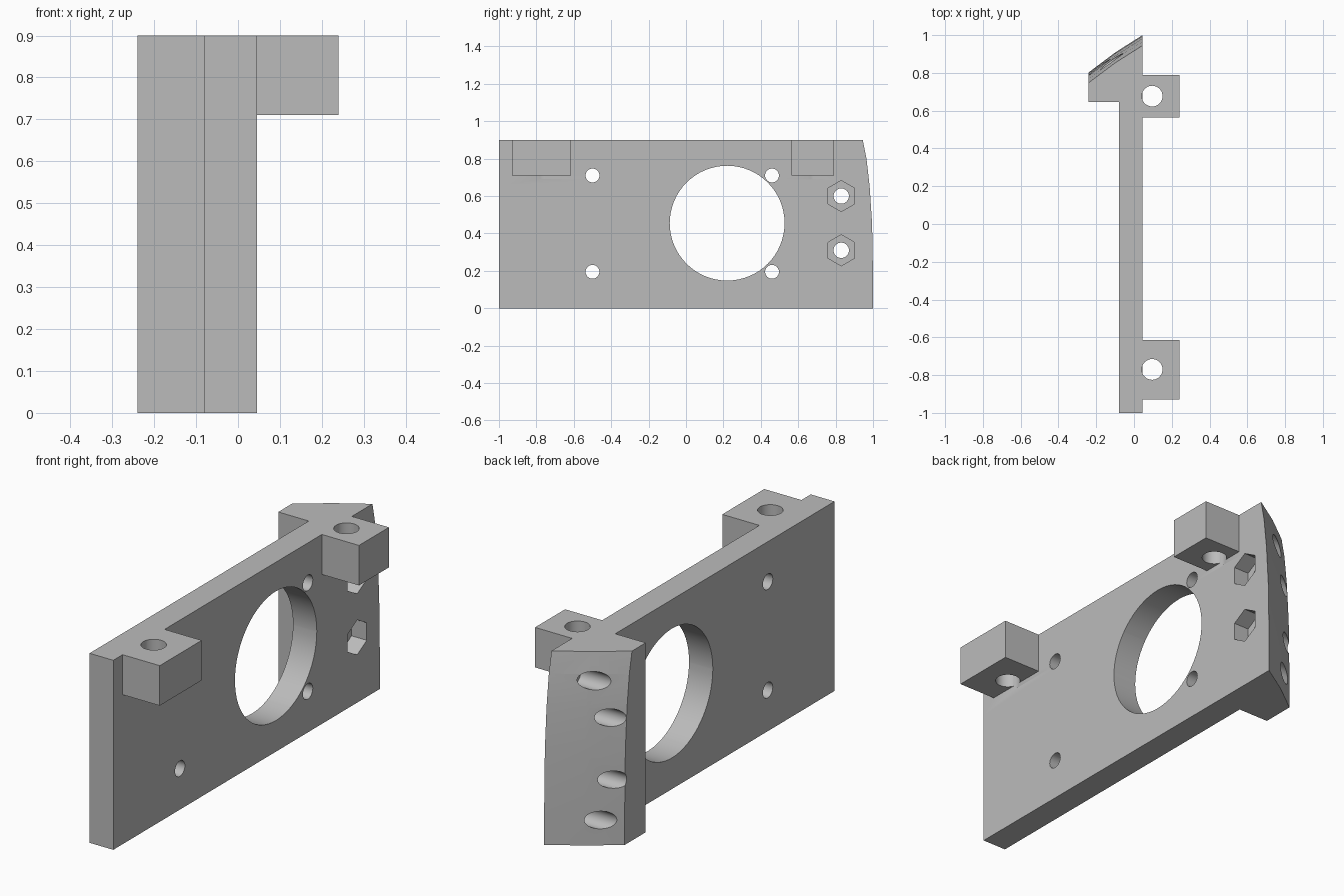
import bpy, bmesh
from math import pi

cube = bpy.data.objects.get("Cube")
if cube:
    bpy.data.objects.remove(cube, do_unlink=True)

grey = bpy.data.materials.new("plain grey")
grey.use_nodes = True
grey.diffuse_color = (0.5, 0.5, 0.5, 1)
grey.node_tree.nodes["Principled BSDF"].inputs["Base Color"].default_value = (0.5, 0.5, 0.5, 1)


def make_object(name, bm):
    bmesh.ops.recalc_face_normals(bm, faces=bm.faces)
    mesh = bpy.data.meshes.new(name)
    bm.to_mesh(mesh)
    bm.free()
    mesh.materials.append(grey)
    obj = bpy.data.objects.new(name, mesh)
    bpy.context.collection.objects.link(obj)
    return obj


def loft(name, rings):
    bm = bmesh.new()
    rows = [[bm.verts.new(p) for p in ring] for ring in rings]
    n = len(rows[0])
    for low, high in zip(rows, rows[1:]):
        for i in range(n):
            j = (i + 1) % n
            bm.faces.new((low[i], low[j], high[j], high[i]))
    bm.faces.new(rows[0])
    bm.faces.new(rows[-1])
    return make_object(name, bm)


def box(name, x0, x1, y0, y1, z0, z1):
    corners = [(x0, y0), (x1, y0), (x1, y1), (x0, y1)]
    return loft(name, [[(x, y, z) for x, y in corners] for z in (z0, z1)])


def bore(name, axis, centre, radius, length, sides=32):
    """Cutter prism along the x or z axis."""
    bm = bmesh.new()
    bmesh.ops.create_cone(bm, cap_ends=True, segments=sides,
                          radius1=radius, radius2=radius, depth=length)
    obj = make_object(name, bm)
    obj.location = centre
    if axis == "X":
        obj.rotation_euler = (0, pi / 2, 0)
        if sides == 6:
            # turn the hexagon so that a corner points up
            for v in obj.data.vertices:
                v.co.x, v.co.y = v.co.y, -v.co.x
            if max(v.co.x for v in obj.data.vertices) < radius * 0.95:
                for v in obj.data.vertices:
                    v.co.x, v.co.y = v.co.y, -v.co.x
    return obj


def apply_boolean(target, tool, operation):
    mod = target.modifiers.new(operation.lower(), "BOOLEAN")
    mod.object = tool
    mod.operation = operation
    mod.solver = "EXACT"
    bpy.context.view_layer.objects.active = target
    bpy.ops.object.modifier_apply(modifier=mod.name)
    bpy.data.objects.remove(tool, do_unlink=True)


# Plate with a thick end whose slanted outer face leans back towards the top
FACE_PROFILE = [(0, 0), (0.17, 0), (0.45, 0.005), (0.65, 0.018), (0.8, 0.035), (0.9, 0.055)]


def outline(z, drop):
    points = [(-0.08, -1), (0.045, -1), (0.045, 1 - drop), (-0.1, 0.908 - drop),
              (-0.24, 0.803 - drop), (-0.24, 0.645), (-0.08, 0.645)]
    return [(x, y, z) for x, y in points]


plate = loft("mounting_plate", [outline(z, drop) for z, drop in FACE_PROFILE])

# Two lugs along the top edge
for y0, y1 in ((-0.93, -0.615), (0.565, 0.79)):
    apply_boolean(plate, box("lug", 0, 0.24, y0, y1, 0.71, 0.9), "UNION")

# Vertical holes through the lugs
for y in (-0.77, 0.677):
    apply_boolean(plate, bore("lug_hole", "Z", (0.096, y, 0.85), 0.055, 0.32), "DIFFERENCE")

# Large opening and its four screw holes
apply_boolean(plate, bore("opening", "X", (0, 0.22, 0.455), 0.307, 0.6, 64), "DIFFERENCE")
for y in (-0.5, 0.46):
    for z in (0.195, 0.71):
        apply_boolean(plate, bore("screw_hole", "X", (0, y, z), 0.037, 0.6), "DIFFERENCE")

# Bolt holes with hexagonal nut pockets in the thick end
for z in (0.31, 0.6):
    apply_boolean(plate, bore("bolt_hole", "X", (0, 0.83, z), 0.041, 0.8), "DIFFERENCE")
    apply_boolean(plate, bore("nut_pocket", "X", (0.065, 0.83, z), 0.083, 0.2, 6), "DIFFERENCE")

# Blind holes in the slanted face
for y, z in ((0.86, 0.77), (0.865, 0.12)):
    apply_boolean(plate, bore("blind_hole", "X", (-0.22, y, z), 0.042, 0.4), "DIFFERENCE")

# Smooth bores with crisp edges
bpy.ops.object.select_all(action="DESELECT")
plate.select_set(True)
bpy.context.view_layer.objects.active = plate
bpy.ops.object.shade_smooth_by_angle(angle=pi / 9)
